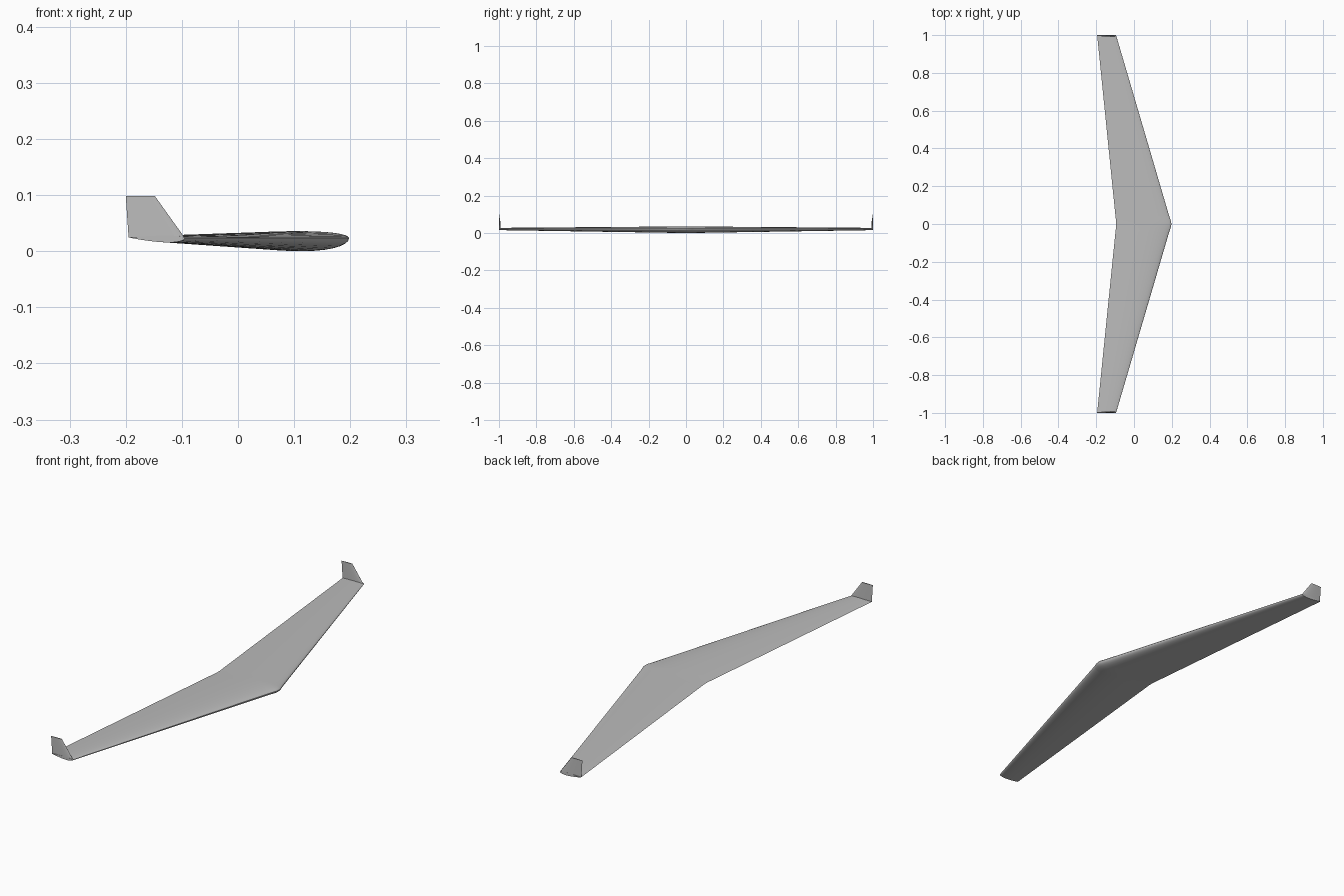
import bpy
import bmesh
import math

cube = bpy.data.objects.get("Cube")
if cube:
    bpy.data.objects.remove(cube, do_unlink=True)

# Single grey skin colour
grey = bpy.data.materials.new("light grey")
grey.use_nodes = True
GREY = (0.5, 0.5, 0.5, 1)
grey.diffuse_color = GREY
grey.node_tree.nodes["Principled BSDF"].inputs["Base Color"].default_value = GREY

STEPS = 20


def thickness(u):
    """Airfoil half thickness along the chord, peak 1, closed at both ends."""
    t = (0.2969 * math.sqrt(u) - 0.126 * u - 0.3516 * u ** 2
         + 0.2843 * u ** 3 - 0.1036 * u ** 4)
    return max(t, 0) / 0.1


def airfoil(upper, lower):
    """Closed loop of (chord fraction, offset) from the trailing edge over the top."""
    us = [(1 - math.cos(math.pi * i / STEPS)) / 2 for i in range(STEPS + 1)]
    top = [(u, upper * thickness(u)) for u in reversed(us)]
    bottom = [(u, -lower * thickness(u)) for u in us[1:-1]]
    return top + bottom


def loft(name, sections):
    """Skin a list of point loops and cap both ends."""
    bm = bmesh.new()
    rings = [[bm.verts.new(p) for p in s] for s in sections]
    for a, b in zip(rings, rings[1:]):
        for i in range(len(a)):
            j = (i + 1) % len(a)
            bm.faces.new((a[i], a[j], b[j], b[i]))
    bm.faces.new(rings[0])
    bm.faces.new(rings[-1])
    bmesh.ops.recalc_face_normals(bm, faces=bm.faces)
    mesh = bpy.data.meshes.new(name)
    bm.to_mesh(mesh)
    bm.free()
    mesh.materials.append(grey)
    obj = bpy.data.objects.new(name, mesh)
    bpy.context.collection.objects.link(obj)
    bpy.ops.object.select_all(action='DESELECT')
    obj.select_set(True)
    bpy.context.view_layer.objects.active = obj
    bpy.ops.object.shade_smooth_by_angle(angle=math.radians(35))
    return obj


def wing_section(y, nose, tail):
    """Airfoil section with a deep belly, standing across the span at y."""
    c = nose - tail
    return [(nose - u * c, y, 0.0235 + 0.001 * u + d * c)
            for u, d in airfoil(0.041, 0.081)]


def fin_section(y, z_nose, z_tail, nose, tail, half):
    """Thin symmetric section of a winglet."""
    c = nose - tail
    return [(nose - u * c, y + d, z_nose + (z_tail - z_nose) * u)
            for u, d in airfoil(half, half)]


ROOT = (0.187, -0.098)
TIP = (-0.095, -0.195)

# Narrow centre section with a rounded nose
loft("center_section", [wing_section(-0.04, *ROOT),
                        wing_section(-0.015, 0.196, -0.095),
                        wing_section(0, 0.198, -0.095),
                        wing_section(0.015, 0.196, -0.095),
                        wing_section(0.04, *ROOT)])

# Swept tapered wings and upright winglets on both sides
for side, label in ((-1, "front"), (1, "back")):
    loft(label + "_wing", [wing_section(side * 0.04, *ROOT),
                           wing_section(side, *TIP)])
    y = side * 0.996
    loft(label + "_winglet", [fin_section(y, 0.024, 0.0245, -0.095, -0.195, 0.004),
                              fin_section(y, 0.098, 0.098, -0.148, -0.2, 0.002)])
